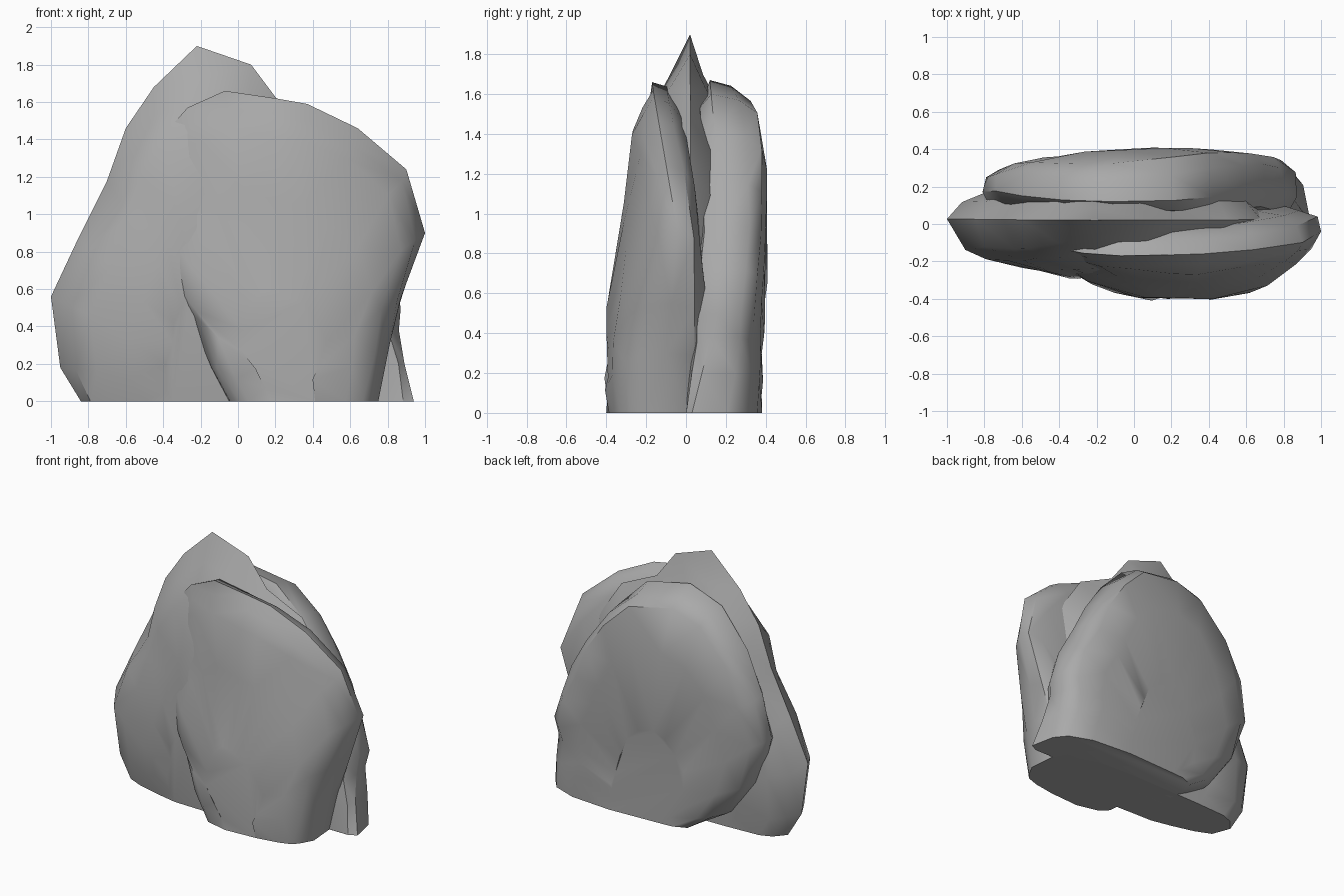
import bpy
import bmesh
import random
from mathutils import Vector

random.seed(4)

stone = bpy.data.materials.new("grey stone")
stone.diffuse_color = (0.40, 0.40, 0.40, 1)


def lerp_table(table, z):
    """Piecewise linear y for a height, table sorted by rising z."""
    if z <= table[0][0]:
        return table[0][1]
    for (z0, y0), (z1, y1) in zip(table, table[1:]):
        if z <= z1:
            return y0 + (y1 - y0) * (z - z0) / (z1 - z0)
    return table[-1][1]


def slab(name, outline, cx, rim, sides):
    """Boulder slab: rim outline in x/z, shrinking rings bulging both ways.
    Each side is a y table, a sideways bow and layers of (x scale, z scale, bulge)."""
    bm = bmesh.new()

    def ring(sx, sz, t, face, bow):
        verts = []
        for x, z in outline:
            x2, z2 = cx + (x - cx) * sx, z * sz
            if t > 0:
                x2 += random.uniform(-0.02, 0.02)
                z2 += random.uniform(-0.015, 0.015) if z > 0 else 0
                z2 = max(z2, 0)
            a = lerp_table(rim, z2)
            b = lerp_table(face, z2) + bow * (x2 - 0.25) ** 2
            y = a + (b - a) * t
            if t > 0:
                y += random.uniform(-0.01, 0.01)
            verts.append(bm.verts.new(Vector((x2, y, z2))))
        return verts

    first = ring(1, 1, 0, rim, 0)
    n = len(first)
    for face, bow, layers in sides:
        prev = first
        for sx, sz, t in layers:
            cur = ring(sx, sz, t, face, bow)
            for i in range(n):
                j = (i + 1) % n
                bm.faces.new((prev[i], prev[j], cur[j], cur[i]))
            prev = cur
        bm.faces.new(prev)
    bmesh.ops.triangulate(bm, faces=bm.faces[:])
    bmesh.ops.recalc_face_normals(bm, faces=bm.faces[:])
    me = bpy.data.meshes.new(name)
    bm.to_mesh(me)
    bm.free()
    me.materials.append(stone)
    ob = bpy.data.objects.new(name, me)
    bpy.context.collection.objects.link(ob)
    bpy.ops.object.select_all(action='DESELECT')
    ob.select_set(True)
    bpy.context.view_layer.objects.active = ob
    bpy.ops.object.shade_smooth_by_angle(angle=0.75)


# Front slab, leaning back with its pointed right edge
slab("front_slab",
     [(-0.05, 0), (-0.16, 0.2), (-0.3, 0.5), (-0.5, 0.75), (-0.55, 1.1),
      (-0.42, 1.4), (-0.27, 1.57), (-0.07, 1.66), (0.2, 1.62), (0.37, 1.59),
      (0.64, 1.46), (0.9, 1.24), (1.0, 0.9), (0.87, 0.55), (0.81, 0.3), (0.75, 0)],
     0.25,
     [(0, -0.2), (0.3, -0.1), (0.9, -0.04), (1.65, -0.17)],
     [([(0, -0.4), (0.3, -0.415), (0.5, -0.41), (0.8, -0.37), (1.1, -0.31),
        (1.47, -0.29), (1.65, -0.2)], 0.3,
       [(0.94, 0.94, 0.55), (0.84, 0.88, 0.82), (0.62, 0.66, 0.96), (0.3, 0.35, 1.0)]),
      ([(0, 0.12), (0.3, 0.13), (0.9, 0.08), (1.5, -0.01), (1.65, -0.06)], 0,
       [(0.975, 0.98, 0.6), (0.85, 0.92, 0.95), (0.4, 0.4, 1.0)])])

# Middle slab with the summit and the pointed left edge
slab("middle_slab",
     [(-0.84, 0), (-0.95, 0.18), (-1.0, 0.56), (-0.85, 0.88), (-0.7, 1.18),
      (-0.6, 1.46), (-0.45, 1.68), (-0.22, 1.9), (0.07, 1.8), (0.22, 1.6),
      (0.5, 1.47), (0.68, 1.2), (0.74, 0.5), (0.68, 0)],
     -0.2,
     [(0, 0.03), (1.9, 0.02)],
     [([(0, -0.24), (0.5, -0.29), (1.0, -0.29), (1.45, -0.27), (1.7, -0.17), (1.9, 0.02)],
       0,
       [(0.9, 0.91, 0.5), (0.75, 0.82, 0.7), (0.5, 0.62, 0.88), (0.25, 0.35, 1.0)]),
      ([(0, 0.16), (0.5, 0.2), (1.0, 0.22), (1.5, 0.2), (1.67, 0.16), (1.9, 0.03)], 0,
       [(0.9, 0.9, 0.55), (0.74, 0.82, 0.9), (0.4, 0.4, 1.0)])])

# Thick back slab with a broad flat rear, undercut at its left foot
slab("back_slab",
     [(-0.25, 0), (-0.48, 0.12), (-0.7, 0.4), (-0.81, 0.75), (-0.74, 1.05), (-0.6, 1.33),
      (-0.38, 1.58), (-0.12, 1.67), (0.22, 1.6), (0.42, 1.4), (0.58, 1.17),
      (0.7, 0.95), (0.82, 0.72), (0.87, 0.5), (0.86, 0.38), (0.89, 0.2), (0.94, 0)],
     0.05,
     [(0, 0.03), (0.4, 0.13), (0.9, 0.19), (1.67, 0.12)],
     [([(0, 0), (1.2, 0.05), (1.67, 0.05)], 0,
       [(0.94, 0.95, 0.65), (0.8, 0.8, 0.92), (0.45, 0.45, 1.0)]),
      ([(0, 0.375), (0.6, 0.4), (1.0, 0.415), (1.3, 0.41), (1.55, 0.38), (1.67, 0.3)],
       -0.1,
       [(0.97, 0.985, 0.6), (0.89, 0.94, 0.88), (0.68, 0.76, 0.98), (0.35, 0.4, 1.0)])])
